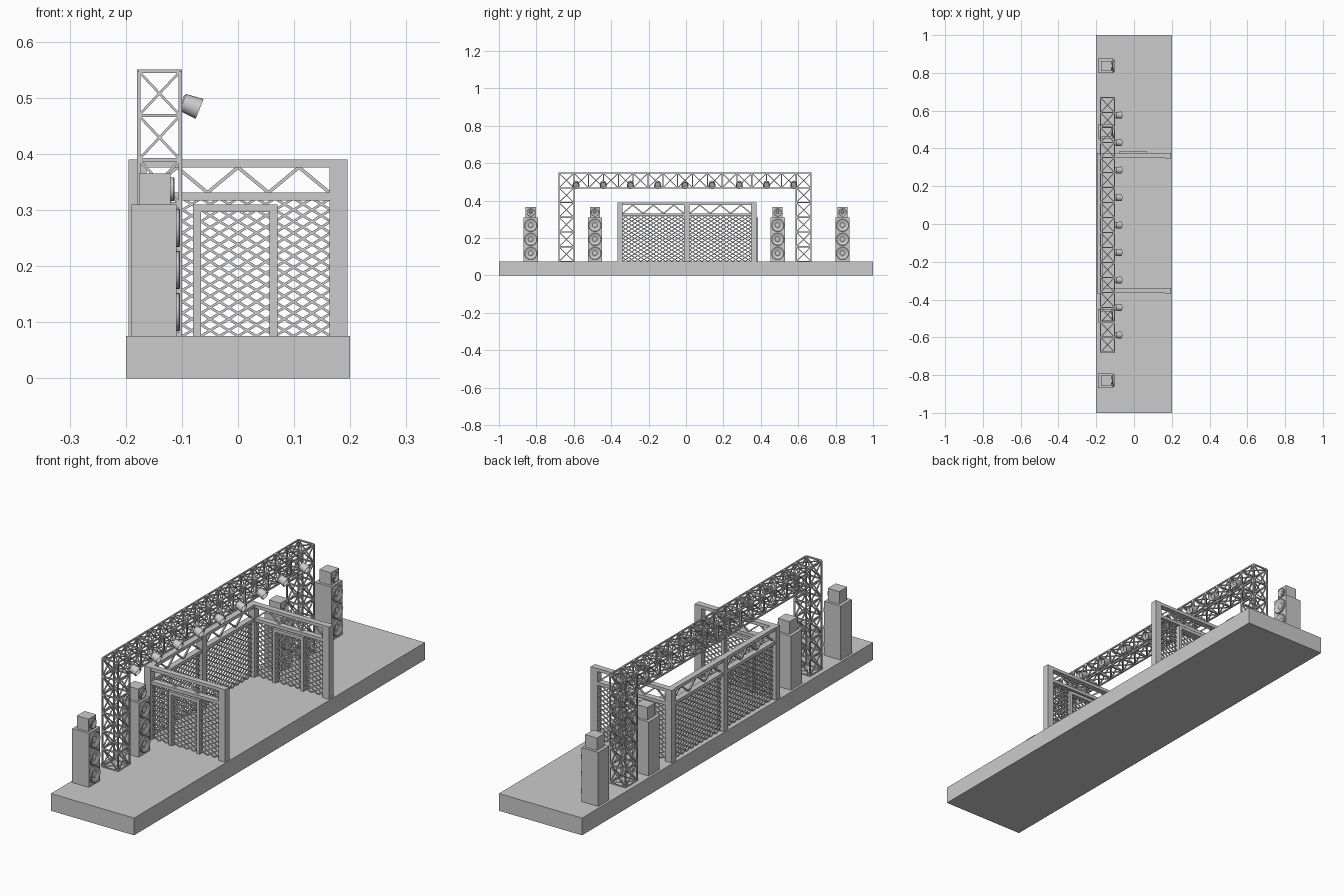
import bpy, bmesh, math
from mathutils import Vector, Matrix

if "Cube" in bpy.data.objects:
    bpy.data.objects.remove(bpy.data.objects["Cube"])

DECK = 0.075


def finish(name, bm, smooth=False):
    bmesh.ops.recalc_face_normals(bm, faces=bm.faces)
    me = bpy.data.meshes.new(name)
    bm.to_mesh(me)
    bm.free()
    ob = bpy.data.objects.new(name, me)
    bpy.context.collection.objects.link(ob)
    if smooth:
        bpy.ops.object.select_all(action='DESELECT')
        bpy.context.view_layer.objects.active = ob
        ob.select_set(True)
        bpy.ops.object.shade_smooth_by_angle(angle=math.radians(35))
    return ob


def box(bm, x0, x1, y0, y1, z0, z1):
    m = Matrix.Translation(((x0 + x1) / 2, (y0 + y1) / 2, (z0 + z1) / 2))
    m = m @ Matrix.Diagonal((x1 - x0, y1 - y0, z1 - z0, 1))
    bmesh.ops.create_cube(bm, size=1, matrix=m)


def bar(bm, a, b, w, normal, depth=None):
    # rectangular bar from a to b, one side facing along normal
    d = b - a
    z = d.normalized()
    y = (normal - z * normal.dot(z)).normalized()
    x = y.cross(z)
    m = Matrix((x * w, y * (depth or w), d)).transposed().to_4x4()
    m.translation = (a + b) / 2
    bmesh.ops.create_cube(bm, size=1, matrix=m)


def lathe(bm, profile, origin, axis, sides=24):
    # profile points are (radius, distance along axis)
    q = axis.to_track_quat('Z', 'Y')
    rings = []
    for r, h in profile:
        rings.append([bm.verts.new(origin + q @ Vector((r * math.cos(t), r * math.sin(t), h)))
                      for t in (2 * math.pi * i / sides for i in range(sides))])
    for p, n in zip(rings, rings[1:]):
        for i in range(sides):
            j = (i + 1) % sides
            bm.faces.new((p[i], p[j], n[j], n[i]))
    bm.faces.new(rings[0])
    bm.faces.new(rings[-1])


# Stage deck
bm = bmesh.new()
box(bm, -0.2, 0.2, -1, 1, 0, DECK)
finish("stage_deck", bm)

# Lighting arch: cells of a box truss, braced on the outer faces
W = 0.074
X0, Y0, Y1, Z1 = -0.177, -0.679, 0.669, 0.547
NY, NZ = 17, 6
sy, sz = (Y1 - Y0) / NY, (Z1 - DECK) / NZ
cells = {(j, NZ - 1) for j in range(NY)} | {(j, k) for j in (0, NY - 1) for k in range(NZ)}
chords, faces = set(), {}
for j, k in cells:
    for ax in range(3):
        u, v = [a for a in range(3) if a != ax]
        for side in (0, 1):
            quad = []
            for du, dv in ((0, 0), (1, 0), (1, 1), (0, 1)):
                p = [0, j, k]
                p[ax] += side
                p[u] += du
                p[v] += dv
                quad.append(tuple(p))
            key = tuple(quad)
            faces[key] = faces.get(key, 0) + 1
            for i in range(4):
                chords.add(tuple(sorted((quad[i], quad[(i + 1) % 4]))))


def node(p):
    return Vector((X0 + p[0] * W, Y0 + p[1] * sy, DECK + p[2] * sz))


bm = bmesh.new()
for a, b in sorted(chords):
    a, b = node(a), node(b)
    n = Vector((1, 0, 0)) if abs(b.x - a.x) < 1e-4 else Vector((0, 0, 1))
    bar(bm, a, b, 0.006, n)
finish("truss_chords", bm)
bm = bmesh.new()
for quad, count in faces.items():
    if count == 1:
        a, b, c, d = [node(p) for p in quad]
        n = (b - a).cross(d - a).normalized()
        bar(bm, a, c, 0.0045, n)
        bar(bm, b, d, 0.0045, n)
finish("truss_braces", bm)

# Spotlights along the arch
for i in range(9):
    bm = bmesh.new()
    lathe(bm, [(0.011, -0.001), (0.016, 0.002), (0.019, 0.034), (0.017, 0.034), (0.013, 0.022)],
          Vector((-0.1, -0.006 + (i - 4) * 0.1455, 0.4925)), Vector((0.93, 0, -0.37)), 20)
    finish("spotlight", bm, True)

# Speaker towers
for y in (-0.83, -0.487, 0.49, 0.837):
    bm = bmesh.new()
    box(bm, -0.19, -0.11, y - 0.038, y + 0.038, DECK, 0.31)
    box(bm, -0.176, -0.12, y - 0.027, y + 0.027, 0.31, 0.365)
    finish("speaker_cabinet", bm)
    bm = bmesh.new()
    for z, r, x in ((0.118, 0.034, -0.11), (0.193, 0.034, -0.11), (0.268, 0.034, -0.11),
                    (0.337, 0.021, -0.12)):
        lathe(bm, [(r, -0.001), (r, 0.005), (r * 0.93, 0.007), (r * 0.83, 0.006),
                   (r * 0.4, 0.001), (r * 0.25, 0.004)], Vector((x, y, z)), Vector((1, 0, 0)))
    finish("speaker_cones", bm, True)


# Cage walls: lattice, zigzag header and rails between two posts
def panel(name, u0, u1, place, normal):
    zl, zh = DECK, 0.322
    bm = bmesh.new()
    slope, step = 0.62, 0.033
    reach = (zh - zl) / slope
    mid = (u0 + u1) / 2
    n = int((u1 - u0 + 2 * reach) / step) + 2
    for s in (1, -1):
        for i in range(-n, n):
            foot = mid + i * step
            # clip the slanted bar to the panel
            lo, hi = sorted(((u0 - foot) * s, (u1 - foot) * s))
            lo, hi = max(lo, 0), min(hi, reach)
            if hi - lo > 0.004:
                bar(bm, place(foot + s * lo, zl + slope * lo),
                    place(foot + s * hi, zl + slope * hi), 0.0045, normal)
    finish(name + "_lattice", bm)
    bm = bmesh.new()
    for z in (0.383, 0.324):
        bar(bm, place(u0 - 0.002, z), place(u1 + 0.002, z), 0.014, normal, 0.026)
    p = (u1 - u0) / 6
    for i in range(6):
        za, zb = (0.331, 0.376) if i % 2 == 0 else (0.376, 0.331)
        bar(bm, place(u0 + i * p, za), place(u0 + (i + 1) * p, zb), 0.006, normal)
    finish(name + "_header", bm)


YF, YB, YM = -0.353, 0.362, 0.0045
side_x, side_y = Vector((1, 0, 0)), Vector((0, 1, 0))
for name, yw in (("front_wall", YF), ("rear_wall", YB)):
    panel(name, -0.163, 0.163, lambda u, z, yw=yw: Vector((u, yw, z)), side_y)
    # door frame, proud of the outside on the rear wall
    ya, yb = yw - 0.012, yw + (0.022 if yw > 0 else 0.012)
    bm = bmesh.new()
    box(bm, -0.08, -0.066, ya, yb, DECK, 0.31)
    box(bm, 0.056, 0.07, ya, yb, DECK, 0.31)
    box(bm, -0.066, 0.056, ya, yb, 0.296, 0.31)
    finish(name + "_door_frame", bm)
for u0, u1 in ((YF + 0.014, YM - 0.015), (YM + 0.015, YB - 0.014)):
    panel("back_screen", u0, u1, lambda u, z: Vector((-0.179, u, z)), side_x)

# Cage posts
bm = bmesh.new()
for x, y in ((-0.179, YF), (-0.179, YM), (-0.179, YB), (0.179, YF), (0.179, YB)):
    box(bm, x - 0.016, x + 0.016, y - 0.0145, y + 0.0145, DECK, 0.39)
finish("cage_posts", bm)
